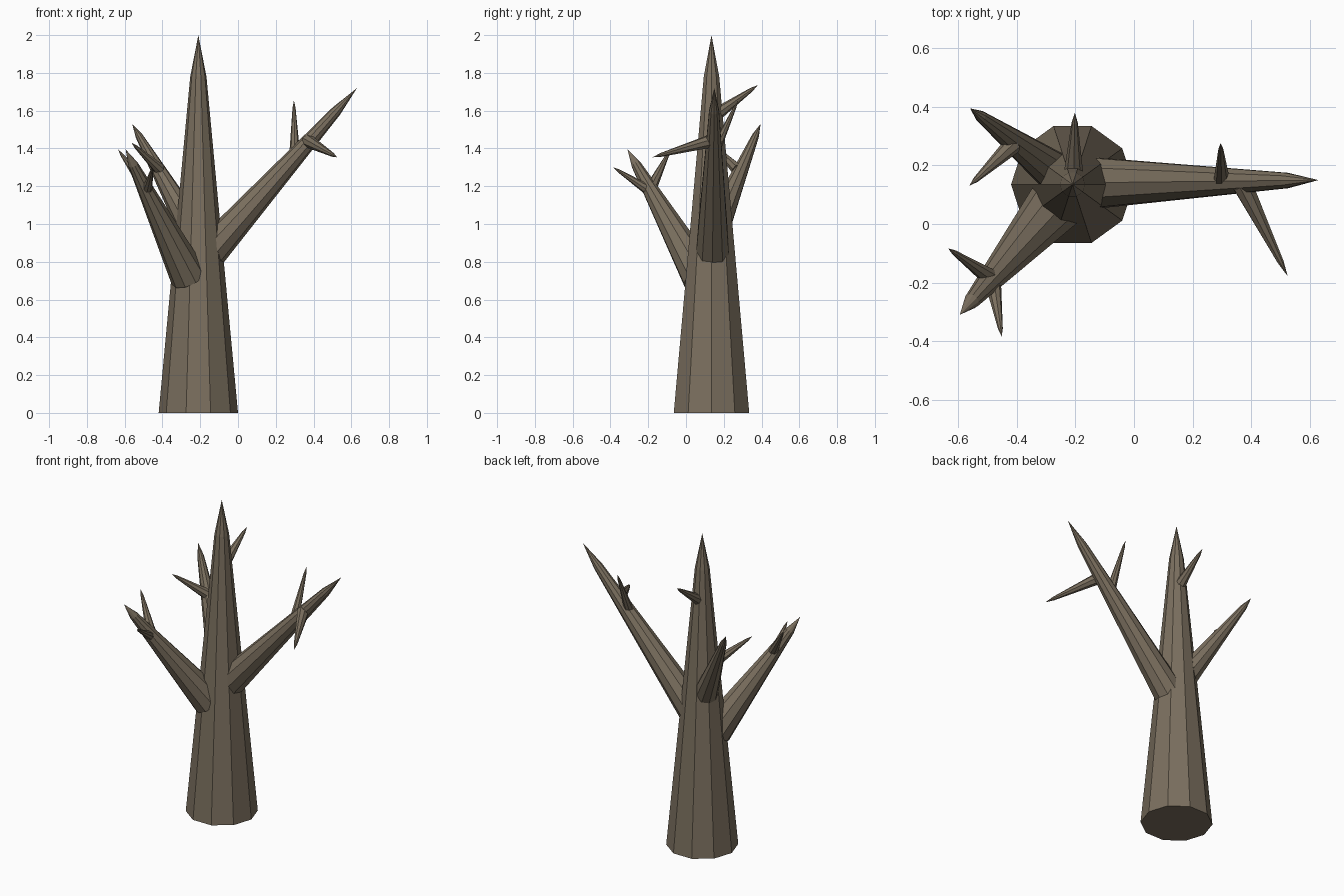
import bpy, bmesh, math
from mathutils import Vector

if "Cube" in bpy.data.objects:
    bpy.data.objects.remove(bpy.data.objects["Cube"])

bark = bpy.data.materials.new("dull brown bark")
bark.diffuse_color = (0.195, 0.158, 0.112, 1)
bark.use_nodes = True
bark.node_tree.nodes["Principled BSDF"].inputs["Base Color"].default_value = bark.diffuse_color


def limb(name, start, tip, radius, sides, shoulder=0.88, ratio=0.27):
    """Tapered faceted limb: long frustum ending in a short pointed cone."""
    start, tip = Vector(start), Vector(tip)
    axis = tip - start
    rot = Vector((0, 0, 1)).rotation_difference(axis.normalized())
    bm = bmesh.new()
    rings = []
    for t, r in ((0, radius), (shoulder, radius * ratio)):
        ring = []
        for i in range(sides):
            a = 2 * math.pi * i / sides
            ring.append(bm.verts.new(start + axis * t + rot @ Vector((r * math.cos(a), r * math.sin(a), 0))))
        rings.append(ring)
    end = bm.verts.new(tip)
    low, high = rings
    bm.faces.new(low[::-1])
    for i in range(sides):
        j = (i + 1) % sides
        bm.faces.new((low[i], low[j], high[j], high[i]))
        bm.faces.new((high[i], high[j], end))
    mesh = bpy.data.meshes.new(name)
    bm.to_mesh(mesh)
    bm.free()
    mesh.materials.append(bark)
    ob = bpy.data.objects.new(name, mesh)
    bpy.context.collection.objects.link(ob)


# Trunk
limb("trunk", (-0.21, 0.135, 0), (-0.21, 0.135, 2.0), 0.21, 10, 0.89, 0.205)

# Main branches
limb("right_branch", (-0.15, 0.14, 0.85), (0.63, 0.15, 1.72), 0.092, 10, 0.86, 0.3)
limb("front_left_branch", (-0.26, 0.075, 0.72), (-0.595, -0.31, 1.395), 0.1, 10)
limb("back_left_branch", (-0.26, 0.17, 1.0), (-0.56, 0.395, 1.53), 0.072, 10)

# Small twigs: start, tip, radius
twigs = [
    ("trunk_twig", (-0.207, 0.16, 1.58), (-0.202, 0.38, 1.735), 0.035),
    ("right_upper_twig", (0.30, 0.155, 1.39), (0.296, 0.276, 1.655), 0.027),
    ("right_lower_twig", (0.37, 0.135, 1.44), (0.525, -0.178, 1.353), 0.036),
    ("front_left_outer_twig", (-0.495, -0.18, 1.2), (-0.635, -0.083, 1.395), 0.03),
    ("front_left_front_twig", (-0.482, -0.2, 1.18), (-0.452, -0.385, 1.30), 0.028),
    ("back_left_twig", (-0.415, 0.27, 1.29), (-0.563, 0.13, 1.43), 0.032),
]
for name, start, tip, radius in twigs:
    limb(name, start, tip, radius, 8, 0.85, 0.3)
